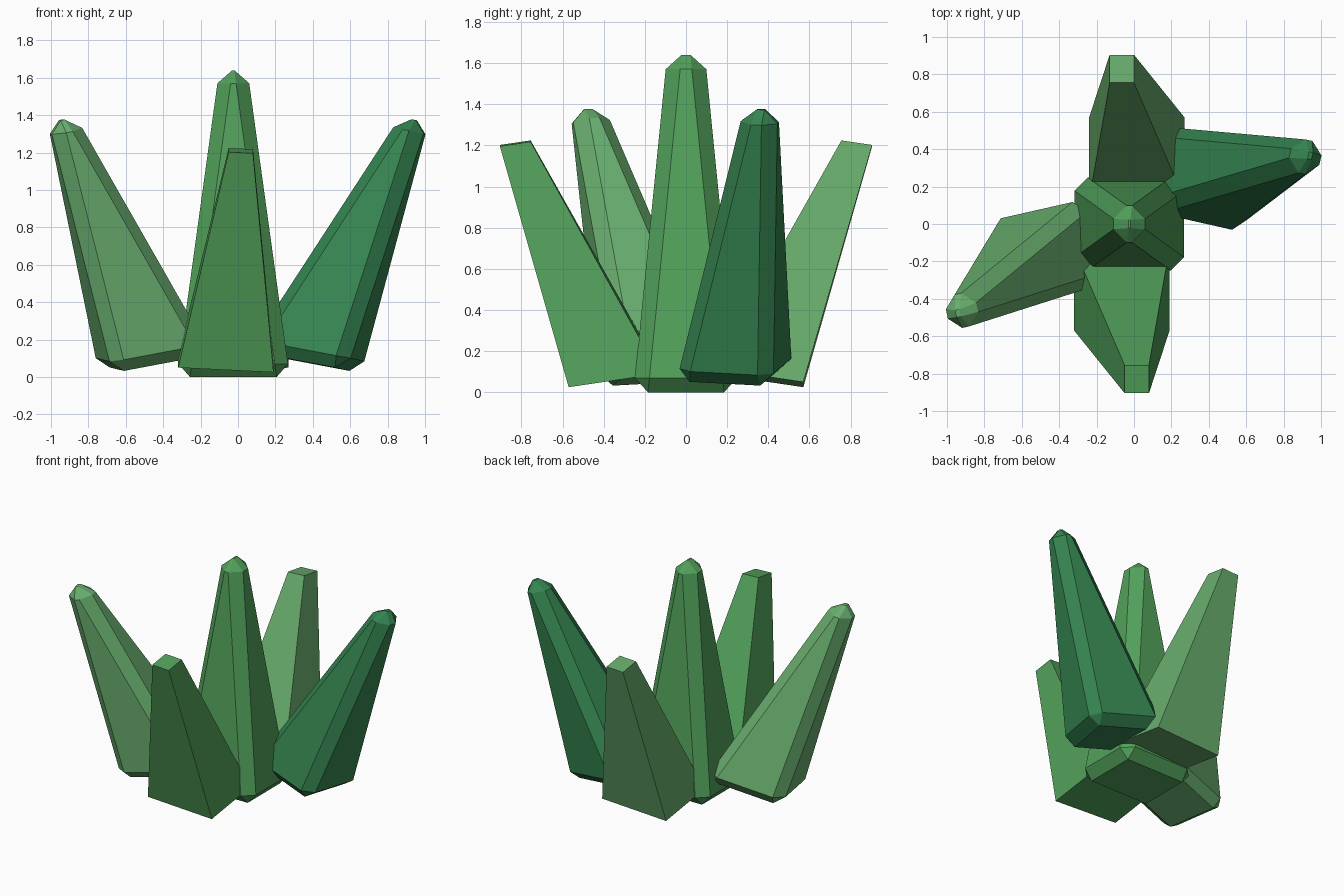
import bpy, bmesh
from mathutils import Vector

if "Cube" in bpy.data.objects:
    bpy.data.objects.remove(bpy.data.objects["Cube"])

CX = -0.025  # axis of the middle crystal


def material(name, rgb):
    m = bpy.data.materials.new(name)
    m.diffuse_color = (*rgb, 1)
    m.use_nodes = True
    m.node_tree.nodes["Principled BSDF"].inputs["Base Color"].default_value = m.diffuse_color
    return m


mid_green = material("mid green", (0.085, 0.36, 0.105))
light_green = material("light green", (0.14, 0.42, 0.155))
dark_green = material("dark green", (0.035, 0.23, 0.08))


def crystal(name, base, tip, u, v, su, sv, bevel, mat):
    """Tapered leaning block: base spans u x v, tip spans su*u x sv*v."""
    base, tip, u, v = map(Vector, (base, tip, u, v))
    bm = bmesh.new()
    signs = [(-.5, -.5), (.5, -.5), (.5, .5), (-.5, .5)]
    lo = [bm.verts.new(base + u * a + v * b) for a, b in signs]
    hi = [bm.verts.new(tip + u * a * su + v * b * sv) for a, b in signs]
    bm.faces.new(lo[::-1])
    bm.faces.new(hi)
    for i in range(4):
        j = (i + 1) % 4
        bm.faces.new((lo[i], lo[j], hi[j], hi[i]))
    bmesh.ops.recalc_face_normals(bm, faces=bm.faces)
    if bevel:
        bmesh.ops.bevel(bm, geom=bm.edges[:], offset=bevel, segments=1,
                        affect='EDGES', clamp_overlap=True)
    mesh = bpy.data.meshes.new(name)
    bm.to_mesh(mesh)
    bm.free()
    mesh.materials.append(mat)
    ob = bpy.data.objects.new(name, mesh)
    bpy.context.collection.objects.link(ob)


# tall middle crystal
crystal("middle_crystal", (CX, 0, 0), (CX, 0, 1.64),
        (.604, 0, 0), (0, .51, 0), .25, .36, .07, mid_green)

# sharp-edged front and back crystals, half a turn apart
for name, s, mat in (("front_crystal", 1, mid_green), ("back_crystal", -1, light_green)):
    crystal(name, (CX - .04 * s, -.35 * s, .07), (CX + .04 * s, -.83 * s, 1.21),
            (.51 * s, 0, -.025), (0, .44 * s, .065), .255, .34, 0, mat)

# bevelled side crystals
crystal("right_crystal", (.355, .235, .08), (.942, .365, 1.375),
        (.53, -.12, -.10), (.105, .47, -.025), .275, .35, .065, dark_green)
crystal("left_crystal", (-.445, -.138, .08), (-.942, -.478, 1.375),
        (-.53, -.12, -.10), (-.105, .47, .025), .275, .35, .065, light_green)
